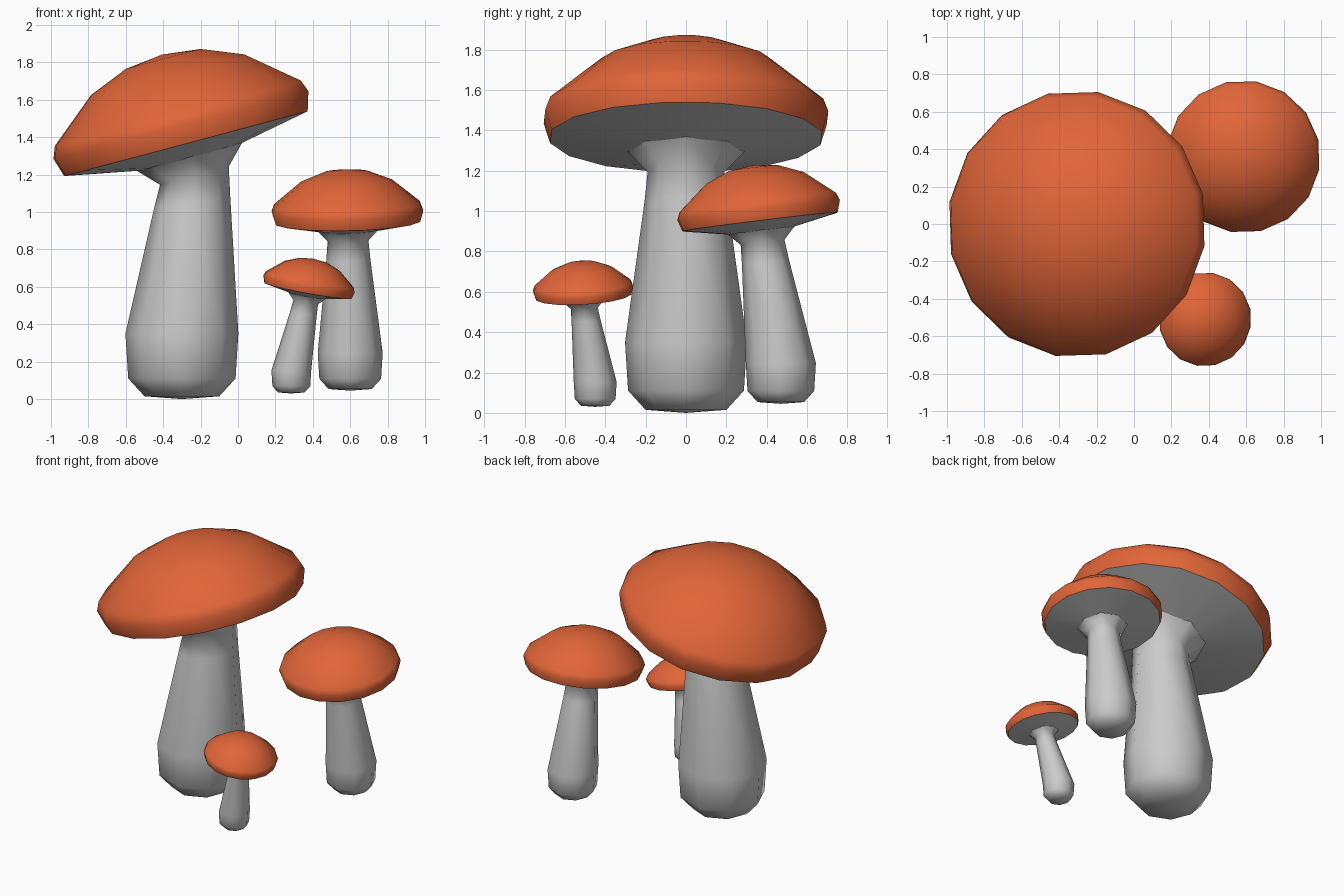
import bpy, bmesh
from math import cos, sin, pi, radians
from mathutils import Vector

if "Cube" in bpy.data.objects:
    bpy.data.objects.remove(bpy.data.objects["Cube"])

orange = bpy.data.materials.new("orange")
orange.diffuse_color = (0.75, 0.13, 0.04, 1)
orange.use_nodes = True
orange.node_tree.nodes["Principled BSDF"].inputs["Base Color"].default_value = orange.diffuse_color

# (radius, height along the cap axis) for the biggest mushroom
CAP = [(0, 0.39), (0.21, 0.366), (0.43, 0.278), (0.69, 0.065), (0.715, 0.0), (0.683, -0.103)]
GILLS = [(0.683, -0.103), (0.29, -0.177), (0.24, -0.186)]


def loft(name, rings, sides, phase, mat=None):
    """Skin rings given as (centre, axis, radius); radius 0 makes a pole."""
    bm = bmesh.new()
    loops = []
    for c, axis, r in rings:
        q = Vector((0, 0, 1)).rotation_difference(axis)
        n = sides if r > 0 else 1
        angles = [phase + 2 * pi * i / sides for i in range(n)]
        loops.append([bm.verts.new(c + q @ Vector((r * cos(a), r * sin(a), 0))) for a in angles])
    for a, b in zip(loops, loops[1:]):
        for i in range(sides):
            j = (i + 1) % sides
            quad = [a[i % len(a)], a[j % len(a)], b[j % len(b)], b[i % len(b)]]
            bm.faces.new(list(dict.fromkeys(quad)))
    for f in bm.faces:
        f.normal_flip()
        f.smooth = True
    me = bpy.data.meshes.new(name)
    bm.to_mesh(me)
    bm.free()
    ob = bpy.data.objects.new(name, me)
    bpy.context.collection.objects.link(ob)
    if mat:
        me.materials.append(mat)
    return ob


def mushroom(prefix, centre, axis, scale, foot):
    centre, axis, foot = Vector(centre), Vector(axis).normalized(), Vector(foot)
    up = Vector((0, 0, 1))
    phase = radians(13)

    def on_axis(profile):
        return [(centre + axis * h * scale, axis, r * scale) for r, h in profile]

    # cap and pale underside
    loft(prefix + "_cap", on_axis(CAP), 16, phase, orange)
    loft(prefix + "_gills", on_axis(GILLS), 16, phase)

    # stem: flared collar, neck, leaning shaft, rounded foot
    collar, neck = on_axis([(0.29, -0.177), (0.19, -0.28)])
    bulge = foot + up * 0.35 * scale
    rings = [collar, neck,
             (neck[0].lerp(bulge, 0.17), (axis + up).normalized(), 0.205 * scale),
             (bulge, up, 0.302 * scale),
             (foot + up * 0.11 * scale, up, 0.287 * scale),
             (foot + up * 0.015 * scale, up, 0.2 * scale),
             (foot, up, 0)]
    loft(prefix + "_stem", rings, 8, 0)


mushroom("large", (-0.305, 0, 1.465), (-0.257, 0, 0.966), 1.0, (-0.30, 0, 0.0))
mushroom("medium", (0.585, 0.36, 1.005), (-0.02, -0.12, 0.99), 0.575, (0.60, 0.47, 0.045))
mushroom("small", (0.38, -0.51, 0.615), (0.18, -0.06, 0.98), 0.352, (0.285, -0.45, 0.03))
